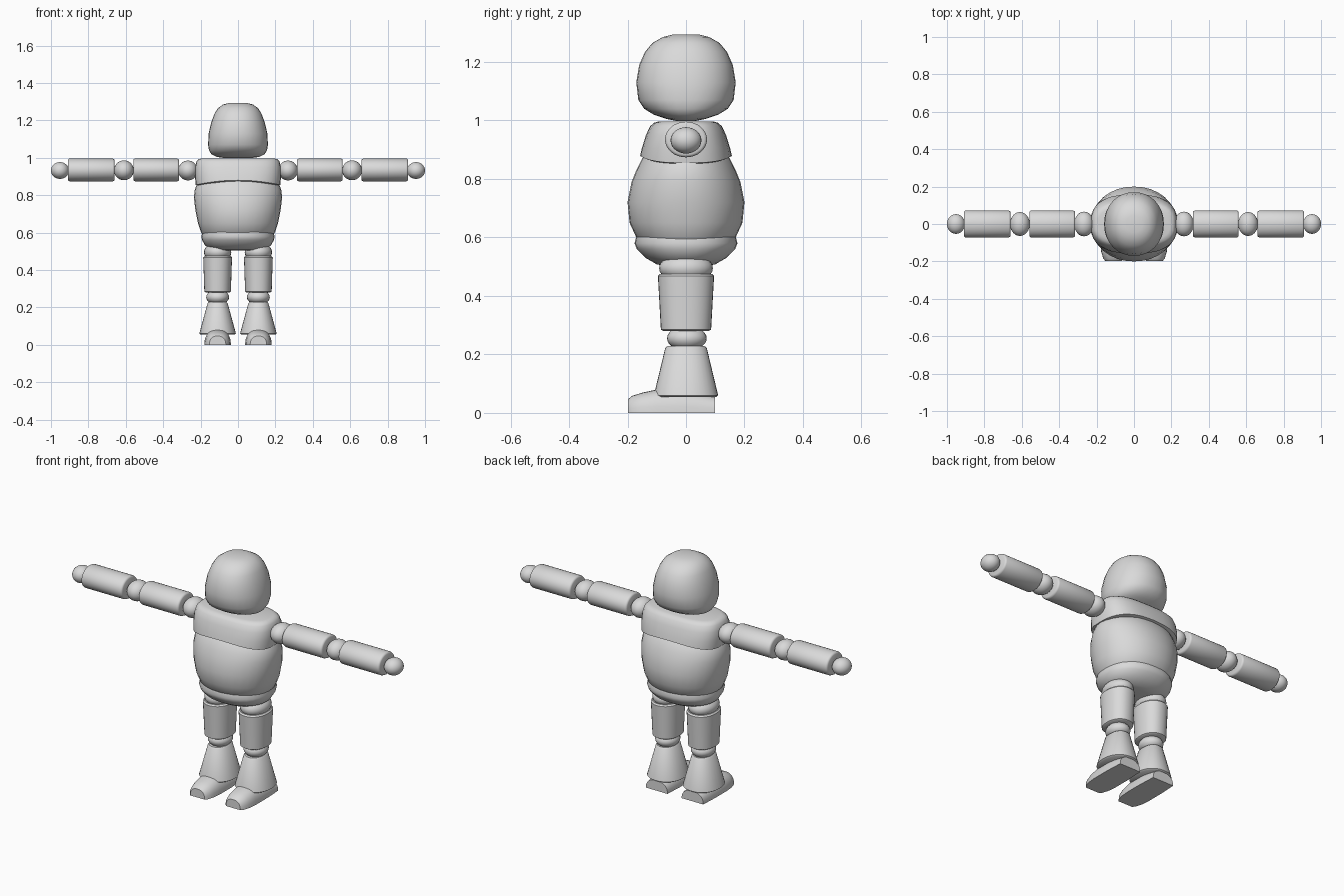
import bpy, bmesh, math
from mathutils import Matrix, Vector

cube = bpy.data.objects.get("Cube")
if cube:
    bpy.data.objects.remove(cube, do_unlink=True)

GREY = (0.7, 0.7, 0.7, 1.0)
mat = bpy.data.materials.new("light_grey")
mat.use_nodes = True
mat.diffuse_color = GREY
bsdf = next(n for n in mat.node_tree.nodes if n.type == 'BSDF_PRINCIPLED')
bsdf.inputs["Base Color"].default_value = GREY

ALONG_X = Matrix.Rotation(math.pi / 2, 4, 'Y')


def finish(name, bm, angle=40):
    bmesh.ops.recalc_face_normals(bm, faces=bm.faces[:])
    me = bpy.data.meshes.new(name)
    bm.to_mesh(me)
    bm.free()
    me.materials.append(mat)
    ob = bpy.data.objects.new(name, me)
    bpy.context.collection.objects.link(ob)
    bpy.ops.object.select_all(action='DESELECT')
    ob.select_set(True)
    bpy.context.view_layer.objects.active = ob
    bpy.ops.object.shade_smooth_by_angle(angle=math.radians(angle))
    return ob


def rounded(t, rx, ry, n):
    """Point on a superellipse at angle t."""
    c, s = math.cos(t), math.sin(t)
    return (rx * math.copysign(abs(c) ** (2 / n), c),
            ry * math.copysign(abs(s) ** (2 / n), s))


def bridge(name, sections, angle=40):
    """Skin closed sections of equal length and cap both ends."""
    bm = bmesh.new()
    loops = [[bm.verts.new(p) for p in sec] for sec in sections]
    for a, b in zip(loops, loops[1:]):
        for i in range(len(a)):
            j = (i + 1) % len(a)
            bm.faces.new((a[i], a[j], b[j], b[i]))
    bm.faces.new(loops[0])
    bm.faces.new(loops[-1])
    return finish(name, bm, angle)


def loft(name, rings, x=0, n=2, sides=32, matrix=Matrix(), dip=None, angle=40):
    """Stack rings of (z, x radius, y radius) and optionally bend an end."""
    sections = []
    for k, (z, rx, ry) in enumerate(rings):
        sec = []
        for i in range(sides):
            px, py = rounded(math.tau * i / sides, rx, ry, n)
            drop = dip(k, px) if dip else 0
            sec.append(matrix @ Vector((x + px, py, z + drop)))
        sections.append(sec)
    return bridge(name, sections, angle)


def ball(name, centre, radii):
    bm = bmesh.new()
    bmesh.ops.create_uvsphere(bm, u_segments=24, v_segments=14, radius=1)
    bmesh.ops.scale(bm, vec=radii, verts=bm.verts)
    bmesh.ops.translate(bm, vec=centre, verts=bm.verts)
    return finish(name, bm)


# Head: rounded block with a shallow curved underside
loft("head", [(0.998, 0.07, 0.03), (1.005, 0.115, 0.065), (1.02, 0.143, 0.11),
              (1.04, 0.155, 0.143), (1.07, 0.16, 0.163), (1.13, 0.157, 0.17),
              (1.19, 0.143, 0.16), (1.235, 0.126, 0.14), (1.265, 0.108, 0.115),
              (1.285, 0.08, 0.08), (1.294, 0.045, 0.045)], n=2.15, angle=60)

# Torso: chest yoke, round belly and pelvis
loft("chest", [(0.875, 0.215, 0.145), (0.88, 0.226, 0.157), (0.905, 0.231, 0.151),
               (0.95, 0.23, 0.137), (0.98, 0.222, 0.123), (0.992, 0.211, 0.11),
               (0.997, 0.193, 0.092)], n=2.8, angle=50,
     dip=lambda k, px: -0.026 * (px / 0.23) ** 2 if k < 2 else 0)
loft("belly", [(0.58, 0.18, 0.15), (0.6, 0.197, 0.17), (0.65, 0.214, 0.193),
               (0.72, 0.228, 0.2), (0.79, 0.236, 0.186), (0.83, 0.231, 0.17),
               (0.87, 0.215, 0.15), (0.9, 0.19, 0.12)], n=2.1)
loft("pelvis", [(0.503, 0.08, 0.07), (0.508, 0.13, 0.1), (0.53, 0.175, 0.138),
                (0.56, 0.192, 0.168), (0.58, 0.196, 0.176), (0.603, 0.19, 0.17),
                (0.606, 0.18, 0.16)], n=2.2, angle=50)

for side, s in (("left", 1), ("right", -1)):
    # Arm: oval tubes with ball joints, held straight out
    lift = Matrix.Translation((0, 0, 0.935)) @ ALONG_X
    for part, a, b in (("upper_arm", 0.315, 0.56), ("forearm", 0.66, 0.91)):
        loft(f"{side}_{part}",
             [(s * a, 0.052, 0.062), (s * (a + 0.003), 0.058, 0.069),
              (s * (a + 0.01), 0.061, 0.072), (s * (b - 0.01), 0.061, 0.072),
              (s * (b - 0.003), 0.058, 0.069), (s * b, 0.052, 0.062)],
             matrix=lift, angle=50)
    ball(f"{side}_shoulder", (s * 0.267, 0, 0.932), (0.053, 0.066, 0.053))
    ball(f"{side}_elbow", (s * 0.61, 0, 0.933), (0.053, 0.064, 0.053))
    ball(f"{side}_hand", (s * 0.952, 0, 0.932), (0.048, 0.053, 0.045))

    # Leg: ball joints, straight thigh and flared shin
    hip_x = s * 0.109
    ball(f"{side}_hip", (hip_x, 0, 0.495), (0.073, 0.092, 0.052))
    loft(f"{side}_thigh", [(0.28, 0.064, 0.078), (0.285, 0.071, 0.086),
                           (0.468, 0.077, 0.096), (0.475, 0.07, 0.089)], x=hip_x, n=2.2)
    ball(f"{side}_knee", (hip_x, 0.003, 0.255), (0.061, 0.068, 0.042))
    loft(f"{side}_shin", [(0.054, 0.09, 0.102), (0.06, 0.098, 0.11),
                          (0.222, 0.054, 0.071), (0.228, 0.047, 0.064)], x=hip_x, n=2.2)

    # Foot: flat sole, domed top and a tapered toe
    sections = []
    for y, half, height in ((0.1, 0.066, 0.056), (0, 0.071, 0.08), (-0.1, 0.071, 0.08),
                            (-0.15, 0.066, 0.069), (-0.185, 0.055, 0.058),
                            (-0.198, 0.044, 0.047)):
        pts = [rounded(math.pi * i / 14, half, height, 2.4) for i in range(15)]
        sections.append([(hip_x + px, y, pz) for px, pz in pts])
    bridge(f"{side}_foot", sections)
